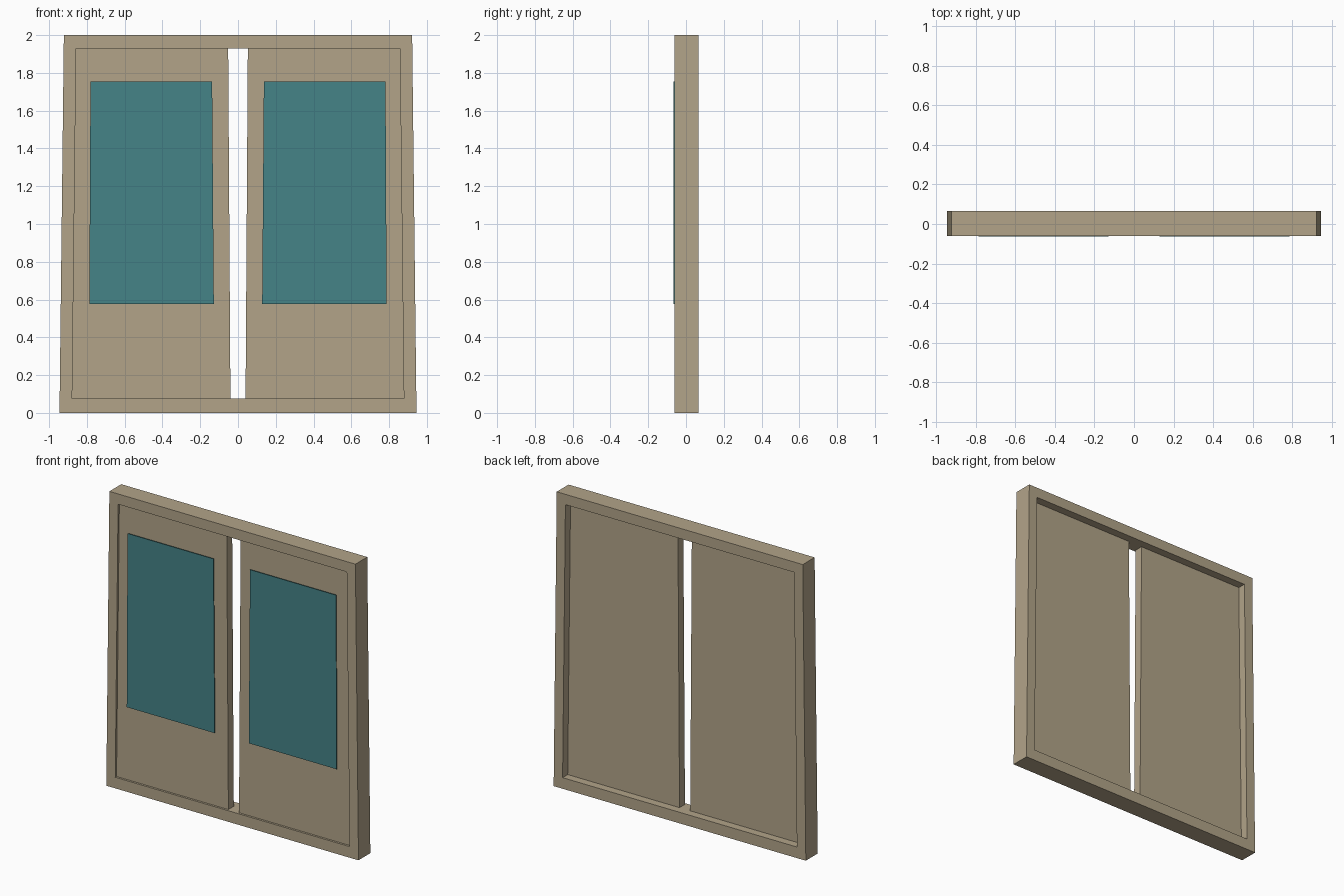
import bpy
import bmesh

if "Cube" in bpy.data.objects:
    bpy.data.objects.remove(bpy.data.objects["Cube"])


def srgb(r, g, b):
    lin = lambda c: c / 12.92 if c <= 0.04045 else ((c + 0.055) / 1.055) ** 2.4
    return (lin(r / 255), lin(g / 255), lin(b / 255), 1.0)


def material(name, rgb):
    m = bpy.data.materials.new(name)
    m.diffuse_color = srgb(*rgb)
    m.use_nodes = True
    m.node_tree.nodes["Principled BSDF"].inputs["Base Color"].default_value = m.diffuse_color
    return m


TAN = material("tan_paint", (178, 164, 137))
TEAL = material("teal_glass", (69, 131, 135))


def finish(bm, name, mat):
    bmesh.ops.recalc_face_normals(bm, faces=bm.faces)
    me = bpy.data.meshes.new(name)
    bm.to_mesh(me)
    bm.free()
    me.materials.append(mat)
    ob = bpy.data.objects.new(name, me)
    bpy.context.collection.objects.link(ob)


def trapezoid(x0, x1, z0, X0, X1, z1):
    """Corners in x and z, from the bottom left round to the top left."""
    return [(x0, z0), (x1, z0), (X1, z1), (X0, z1)]


def ring(bm, pts, y):
    return [bm.verts.new((x, y, z)) for x, z in pts]


def bridge(bm, a, b):
    for i in range(4):
        j = (i + 1) % 4
        bm.faces.new((a[i], a[j], b[j], b[i]))


def slab(name, pts, y0, y1, mat):
    bm = bmesh.new()
    a, b = ring(bm, pts, y0), ring(bm, pts, y1)
    bm.faces.new(a)
    bm.faces.new(b)
    bridge(bm, a, b)
    finish(bm, name, mat)


# Outer frame: tapered border with a through opening
FRONT, BACK = -0.060, 0.067
outer = trapezoid(-0.945, 0.945, 0.0, -0.922, 0.922, 2.0)
inner = trapezoid(-0.878, 0.878, 0.075, -0.857, 0.857, 1.93)
bm = bmesh.new()
rings = [ring(bm, p, y) for p, y in
         ((outer, FRONT), (outer, BACK), (inner, BACK), (inner, FRONT))]
for i in range(4):
    bridge(bm, rings[i], rings[(i + 1) % 4])
finish(bm, "door_frame", TAN)

# Two door leaves with a window pane on the front of each
for side, s in (("left", -1), ("right", 1)):
    leaf = trapezoid(s * 0.040, s * 0.878, 0.075, s * 0.052, s * 0.857, 1.93)
    slab(side + "_door", leaf, -0.046, 0.012, TAN)
    pane = trapezoid(s * 0.128, s * 0.787, 0.577, s * 0.137, s * 0.781, 1.755)
    slab(side + "_window", pane, -0.067, -0.062, TEAL)
